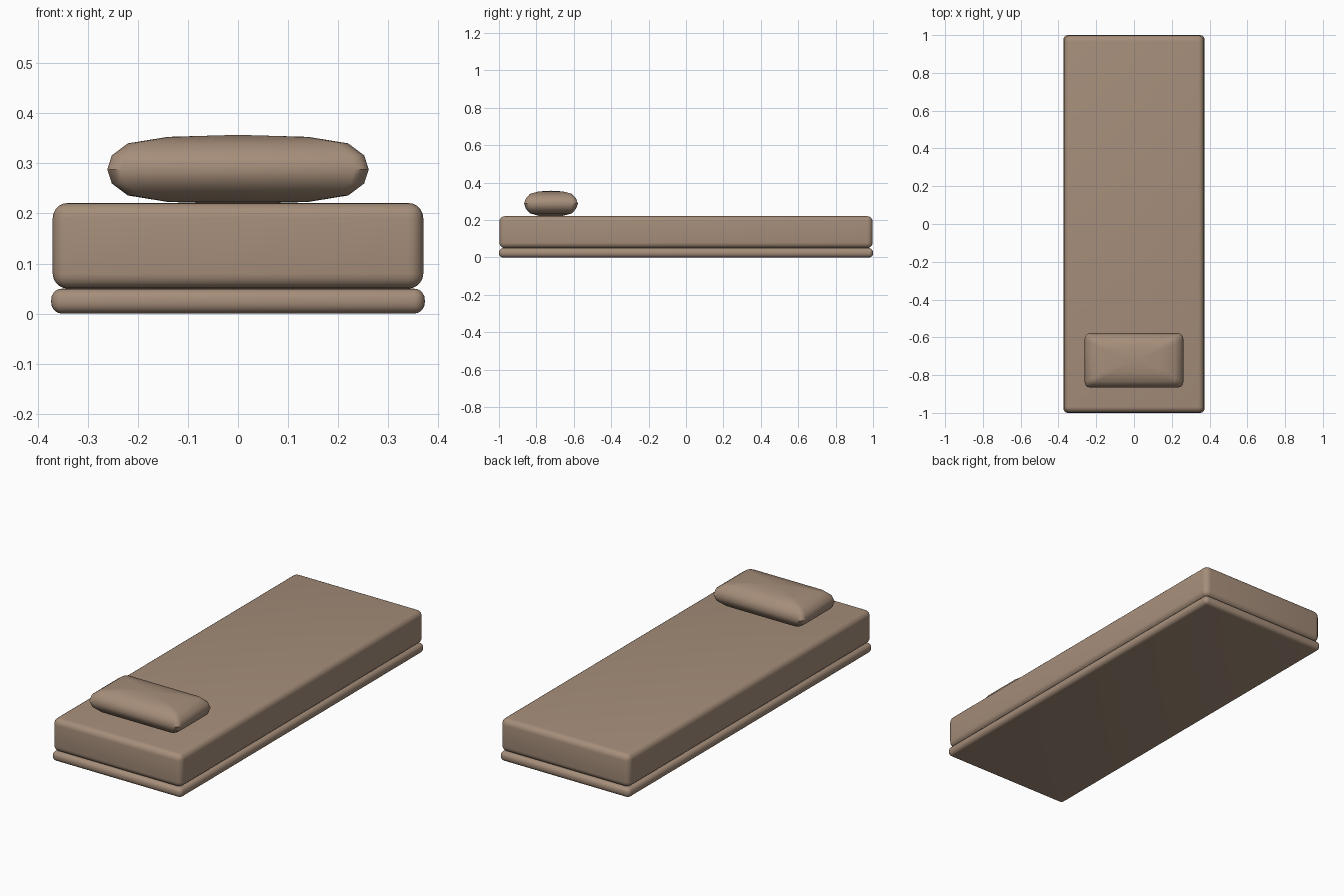
import bpy, bmesh, math

if "Cube" in bpy.data.objects:
    bpy.data.objects.remove(bpy.data.objects["Cube"])

mat = bpy.data.materials.new("tan_fabric")
mat.diffuse_color = (0.38, 0.27, 0.195, 1)
mat.use_nodes = True
mat.node_tree.nodes["Principled BSDF"].inputs["Base Color"].default_value = mat.diffuse_color


def finish(name, bm, angle):
    bmesh.ops.recalc_face_normals(bm, faces=bm.faces)
    mesh = bpy.data.meshes.new(name)
    bm.to_mesh(mesh)
    bm.free()
    ob = bpy.data.objects.new(name, mesh)
    bpy.context.collection.objects.link(ob)
    mesh.materials.append(mat)
    bpy.ops.object.select_all(action='DESELECT')
    ob.select_set(True)
    bpy.context.view_layer.objects.active = ob
    bpy.ops.object.shade_smooth_by_angle(angle=math.radians(angle))
    return ob


def rounded_slab(name, hx, hy, z0, z1, radius):
    bm = bmesh.new()
    bmesh.ops.create_cube(bm, size=1)
    for v in bm.verts:
        v.co = (v.co.x * 2 * hx, v.co.y * 2 * hy, z0 + (v.co.z + 0.5) * (z1 - z0))
    bmesh.ops.bevel(bm, geom=bm.edges[:], offset=radius, segments=5,
                    profile=0.5, affect='EDGES')
    return finish(name, bm, 40)


# Thin base and thick mattress
rounded_slab("bed_base", 0.373, 1.0, 0.0, 0.05, 0.022)
rounded_slab("mattress", 0.37, 0.998, 0.05, 0.221, 0.03)


# Pillow: stacked rounded rectangles, domed above and below a side band
def ring(bm, hx, hy, r, z, cy):
    verts = []
    for k, (sx, sy) in enumerate([(1, 1), (-1, 1), (-1, -1), (1, -1)]):
        for i in range(4):
            a = math.radians(90 * k + 30 * i)
            verts.append(bm.verts.new((sx * (hx - r) + r * math.cos(a),
                                       cy + sy * (hy - r) + r * math.sin(a), z)))
    return verts


half = [(0.14, 0.065, 0.02, 0.065), (0.22, 0.112, 0.024, 0.052),
        (0.252, 0.134, 0.026, 0.028)]
levels = [(x, y, r, -z) for x, y, r, z in half]
levels += [(0.261, 0.144, 0.028, 0.0)] + half[::-1]
cz, cy = 0.288, -0.722
bm = bmesh.new()
rings = [ring(bm, x, y, r, cz + z, cy) for x, y, r, z in levels]
for a, b in zip(rings, rings[1:]):
    for i in range(len(a)):
        j = (i + 1) % len(a)
        bm.faces.new((a[i], a[j], b[j], b[i]))
for loop, z in ((rings[0], cz - 0.069), (rings[-1], cz + 0.069)):
    c = bm.verts.new((0, cy, z))
    for i in range(len(loop)):
        bm.faces.new((loop[i], loop[(i + 1) % len(loop)], c))
finish("pillow", bm, 40)
